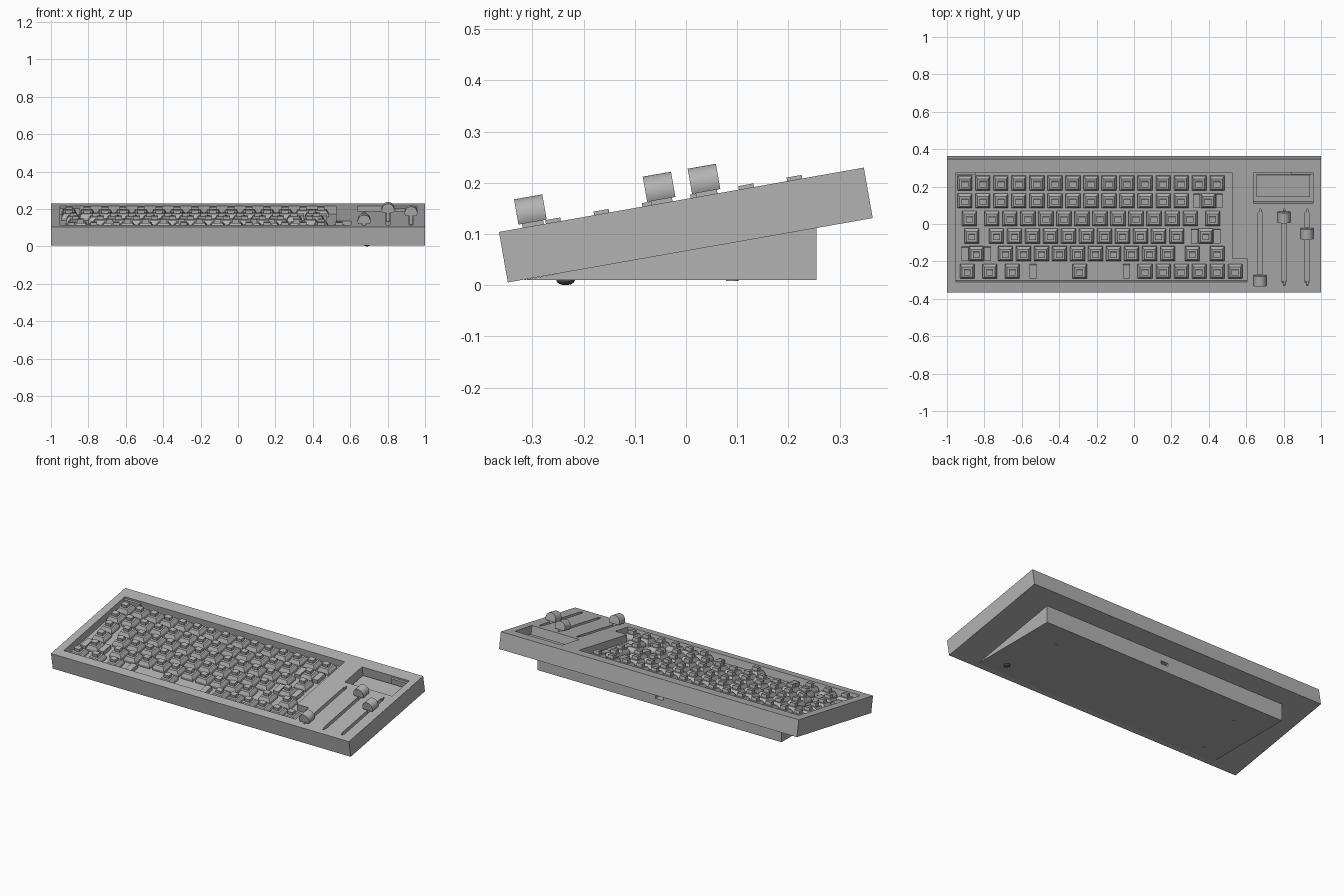
import bpy, bmesh, math
from mathutils import Matrix, Vector

cube = bpy.data.objects.get("Cube")
if cube:
    bpy.data.objects.remove(cube, do_unlink=True)


def material(name, value):
    m = bpy.data.materials.new(name)
    m.use_nodes = True
    colour = (value, value, value, 1)
    m.diffuse_color = colour
    m.node_tree.nodes["Principled BSDF"].inputs["Base Color"].default_value = colour
    return m


GREY = material("mid grey", 0.45)
DARK = material("dark rubber", 0.08)

# Sloped frame: x across, y up the slope from the front top edge, z out of the top
TILT = Matrix.Translation((0, -0.365, 0.104)) @ Matrix.Rotation(math.radians(10), 4, "X")
FLOOR = -0.044
IDENT = Matrix.Identity(4)


def loft(bm, rings):
    """Skin a stack of equal-length vertex loops and cap both ends."""
    loops = [[bm.verts.new(p) for p in ring] for ring in rings]
    n = len(loops[0])
    for a, b in zip(loops, loops[1:]):
        for i in range(n):
            j = (i + 1) % n
            bm.faces.new((a[i], a[j], b[j], b[i]))
    bm.faces.new(loops[0][::-1])
    bm.faces.new(loops[-1])


def rect(cx, cy, w, d, z):
    return [Vector((cx + sx * w / 2, cy + sy * d / 2, z))
            for sx, sy in ((-1, -1), (1, -1), (1, 1), (-1, 1))]


def prism(bm, outline, z0, z1):
    loft(bm, [[Vector((x, y, z)) for x, y in outline] for z in (z0, z1)])


def box(bm, x0, x1, y0, y1, z0, z1):
    prism(bm, ((x0, y0), (x1, y0), (x1, y1), (x0, y1)), z0, z1)


def finish(bm, name, matrix=TILT, mat=GREY):
    bmesh.ops.recalc_face_normals(bm, faces=bm.faces)
    mesh = bpy.data.meshes.new(name)
    bm.to_mesh(mesh)
    bm.free()
    mesh.materials.append(mat)
    return place(mesh, name, matrix)


def place(mesh, name, matrix):
    ob = bpy.data.objects.new(name, mesh)
    ob.matrix_world = matrix
    bpy.context.scene.collection.objects.link(ob)
    return ob


def cut(target, cutter):
    mod = target.modifiers.new("cut", "BOOLEAN")
    mod.operation = "DIFFERENCE"
    mod.solver = "EXACT"
    mod.object = cutter
    cutter.hide_render = True
    bpy.context.view_layer.update()
    graph = bpy.context.evaluated_depsgraph_get()
    mesh = bpy.data.meshes.new_from_object(target.evaluated_get(graph))
    target.modifiers.clear()
    target.data = mesh
    bpy.data.objects.remove(cutter, do_unlink=True)


# Sloped case with key well, display recess and slider slots
bm = bmesh.new()
box(bm, -1, 1, 0, 0.723, -0.1, 0)
case = finish(bm, "case")

SLIDERS = ((0.674, 0.040), (0.802, 0.384), (0.925, 0.295))
bm = bmesh.new()
prism(bm, ((-0.952, 0.056), (0.604, 0.056), (0.604, 0.183),
           (0.524, 0.183), (0.524, 0.65), (-0.952, 0.65)), FLOOR, 0.02)
box(bm, 0.64, 0.957, 0.482, 0.65, -0.06, 0.02)
for x, _ in SLIDERS:
    half = ((0.004, 0.036), (0.004, 0.051), (0.010, 0.054),
            (0.010, 0.434), (0.004, 0.437), (0.004, 0.452))
    outline = [(x + w, y) for w, y in half] + [(x - w, y) for w, y in reversed(half)]
    prism(bm, outline, -0.04, 0.02)
cut(case, finish(bm, "opening_cutter"))

# Ledges in the well and recess, and the display panel
for name, bounds in {
    "well_ledge": (-0.952, -0.845, 0.638, 0.65, FLOOR, -0.012),
    "display_ledge": (0.84, 0.957, 0.638, 0.65, -0.06, -0.012),
    "display_panel": (0.655, 0.942, 0.51, 0.63, -0.06, -0.04),
}.items():
    bm = bmesh.new()
    box(bm, *bounds)
    finish(bm, name)

# Wedge base with a cable port in its back wall
bm = bmesh.new()
side = ((-0.319, 0.01), (0.255, 0.01), (0.255, 0.115), (0.2, 0.105))
loft(bm, [[Vector((x, y, z)) for y, z in side] for x in (-0.82, 0.82)])
base = finish(bm, "wedge_base", IDENT)
bm = bmesh.new()
box(bm, -0.025, 0.025, 0.215, 0.3, 0.05, 0.068)
cut(base, finish(bm, "port_cutter", IDENT))

# Key switch: housing tapering upward, with a square stem
bm = bmesh.new()
loft(bm, [rect(0, 0, 0.078, 0.078, FLOOR - 0.002), rect(0, 0, 0.078, 0.078, -0.030),
          rect(0, 0, 0.056, 0.056, -0.011)])
loft(bm, [rect(0, 0, 0.036, 0.030, -0.012), rect(0, 0, 0.036, 0.030, 0.007)])
switch = finish(bm, "key_switch")
switch_mesh = switch.data
bpy.data.objects.remove(switch, do_unlink=True)

# Stabiliser: small block beside the switch of a wide key
bm = bmesh.new()
loft(bm, [rect(0, 0, 0.036, 0.074, FLOOR - 0.002), rect(0, 0, 0.036, 0.074, -0.020)])
stab = finish(bm, "key_stabiliser")
stab_mesh = stab.data
bpy.data.objects.remove(stab, do_unlink=True)

# Key rows from back to front, as key widths
ROWS = (
    [1] * 15,
    [1] * 13 + [2],
    [1.5] + [1] * 12 + [1.5],
    [1.75] + [1] * 11 + [2.25],
    [2.25] + [1] * 10 + [1.75, 1],
    [1.25] * 3 + [6.25] + [1] * 6,
)
PITCH = 0.0963
for r, widths in enumerate(ROWS):
    y = 0.586 - r * 0.0956
    edge = -0.904 - PITCH / 2
    for w in widths:
        x = edge + w * PITCH / 2
        edge += w * PITCH
        place(switch_mesh, "key_switch", TILT @ Matrix.Translation((x, y, 0)))
        if w >= 2:
            reach = 0.25 if w > 3 else 0.06
            for s in (-reach, reach):
                place(stab_mesh, "key_stabiliser", TILT @ Matrix.Translation((x + s, y, 0)))

# Slider knobs: rounded cap lying along the slot, on a narrow stem
for x, y in SLIDERS:
    bm = bmesh.new()
    arc = []
    for i in range(25):
        a = math.radians(-28 + 236 * i / 24)
        arc.append((x + 0.034 * math.cos(a), 0.0235 + 0.034 * math.sin(a)))
    loft(bm, [[Vector((px, yy, pz)) for px, pz in arc] for yy in (y, y + 0.056)])
    box(bm, x - 0.009, x + 0.009, y + 0.007, y + 0.049, -0.04, 0.012)
    knob = finish(bm, "slider_knob")
    bpy.ops.object.select_all(action="DESELECT")
    knob.select_set(True)
    bpy.context.view_layer.objects.active = knob
    bpy.ops.object.shade_smooth_by_angle(angle=math.radians(30))

# Rubber foot dome under the base, and flat screw covers
bm = bmesh.new()
bmesh.ops.create_uvsphere(bm, u_segments=24, v_segments=12, radius=0.018)
bmesh.ops.scale(bm, vec=(1, 1, 0.55), verts=bm.verts)
for f in bm.faces:
    f.smooth = True
finish(bm, "rubber_foot", Matrix.Translation((0.69, -0.235, 0.01)), DARK)
for x, y in ((-0.69, -0.235), (0.62, 0.09), (-0.62, 0.09)):
    bm = bmesh.new()
    bmesh.ops.create_cone(bm, cap_ends=True, segments=16, radius1=0.012,
                          radius2=0.012, depth=0.003)
    finish(bm, "screw_cover", Matrix.Translation((x, y, 0.0095)))
